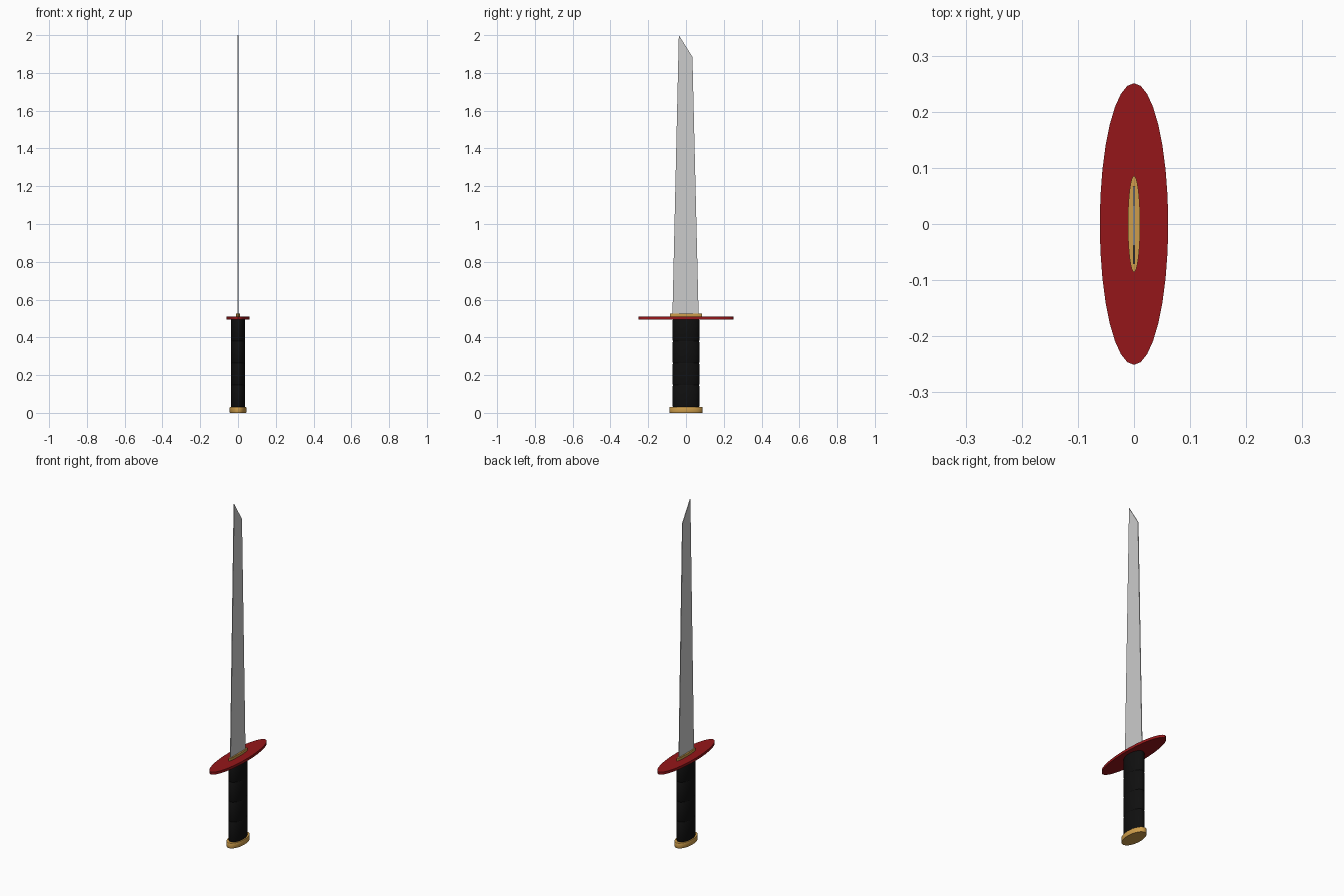
import bpy, bmesh
from math import cos, sin, tau

if "Cube" in bpy.data.objects:
    bpy.data.objects.remove(bpy.data.objects["Cube"])

def material(name, color):
    m = bpy.data.materials.new(name)
    m.diffuse_color = (*color, 1)
    m.use_nodes = True
    m.node_tree.nodes["Principled BSDF"].inputs["Base Color"].default_value = m.diffuse_color
    return m

RED = material("red_lacquer", (0.30, 0.008, 0.01))
GOLD = material("gold", (0.62, 0.34, 0.07))
BLACK = material("black_wrap", (0.005, 0.005, 0.005))

def finish(bm, name, mat=None):
    bmesh.ops.recalc_face_normals(bm, faces=bm.faces)
    me = bpy.data.meshes.new(name)
    bm.to_mesh(me)
    bm.free()
    ob = bpy.data.objects.new(name, me)
    bpy.context.collection.objects.link(ob)
    if mat:
        me.materials.append(mat)
    return ob

def oval_stack(name, rings, mat, sides=32):
    """Loft capped ovals; each ring is (x radius, y radius, z)."""
    bm = bmesh.new()
    loops = [[bm.verts.new((rx * cos(tau * i / sides), ry * sin(tau * i / sides), z))
              for i in range(sides)] for rx, ry, z in rings]
    for a, b in zip(loops, loops[1:]):
        for i in range(sides):
            j = (i + 1) % sides
            bm.faces.new((a[i], a[j], b[j], b[i]))
    bm.faces.new(loops[0])
    bm.faces.new(loops[-1])
    return finish(bm, name, mat)

# Pommel with a slightly stepped edge
oval_stack("pommel", [(0.043, 0.086, 0), (0.045, 0.088, 0.004),
                      (0.045, 0.088, 0.026), (0.043, 0.086, 0.03)], GOLD)

# Grip: four wrapped sections separated by shallow grooves
rings = []
z0, z1, sections = 0.03, 0.497, 4
step = (z1 - z0) / sections
for k in range(sections):
    lo, hi = z0 + k * step, z0 + (k + 1) * step
    rings += [(0.036, 0.068, lo), (0.038, 0.071, lo + 0.006),
              (0.038, 0.071, hi - 0.006)]
rings.append((0.036, 0.068, z1))
oval_stack("grip", rings, BLACK)

# Hand guard and blade collar
oval_stack("guard", [(0.061, 0.251, 0.495), (0.061, 0.251, 0.51)], RED)
oval_stack("blade_collar", [(0.011, 0.086, 0.508), (0.011, 0.086, 0.525)], GOLD)

# Thin tapered blade with a slanted tip
profile = [(-0.072, 0.505), (0.067, 0.505), (0.034, 1.885), (-0.038, 2.0)]
bm = bmesh.new()
t = 0.002
left = [bm.verts.new((-t, y, z)) for y, z in profile]
right = [bm.verts.new((t, y, z)) for y, z in profile]
bm.faces.new(left)
bm.faces.new(right)
for i in range(4):
    j = (i + 1) % 4
    bm.faces.new((left[i], left[j], right[j], right[i]))
finish(bm, "blade")

# Smooth the rounded parts, keep edges sharp
bpy.ops.object.select_all(action='DESELECT')
for name in ("pommel", "grip", "guard", "blade_collar"):
    ob = bpy.data.objects[name]
    ob.select_set(True)
    bpy.context.view_layer.objects.active = ob
bpy.ops.object.shade_smooth_by_angle()
